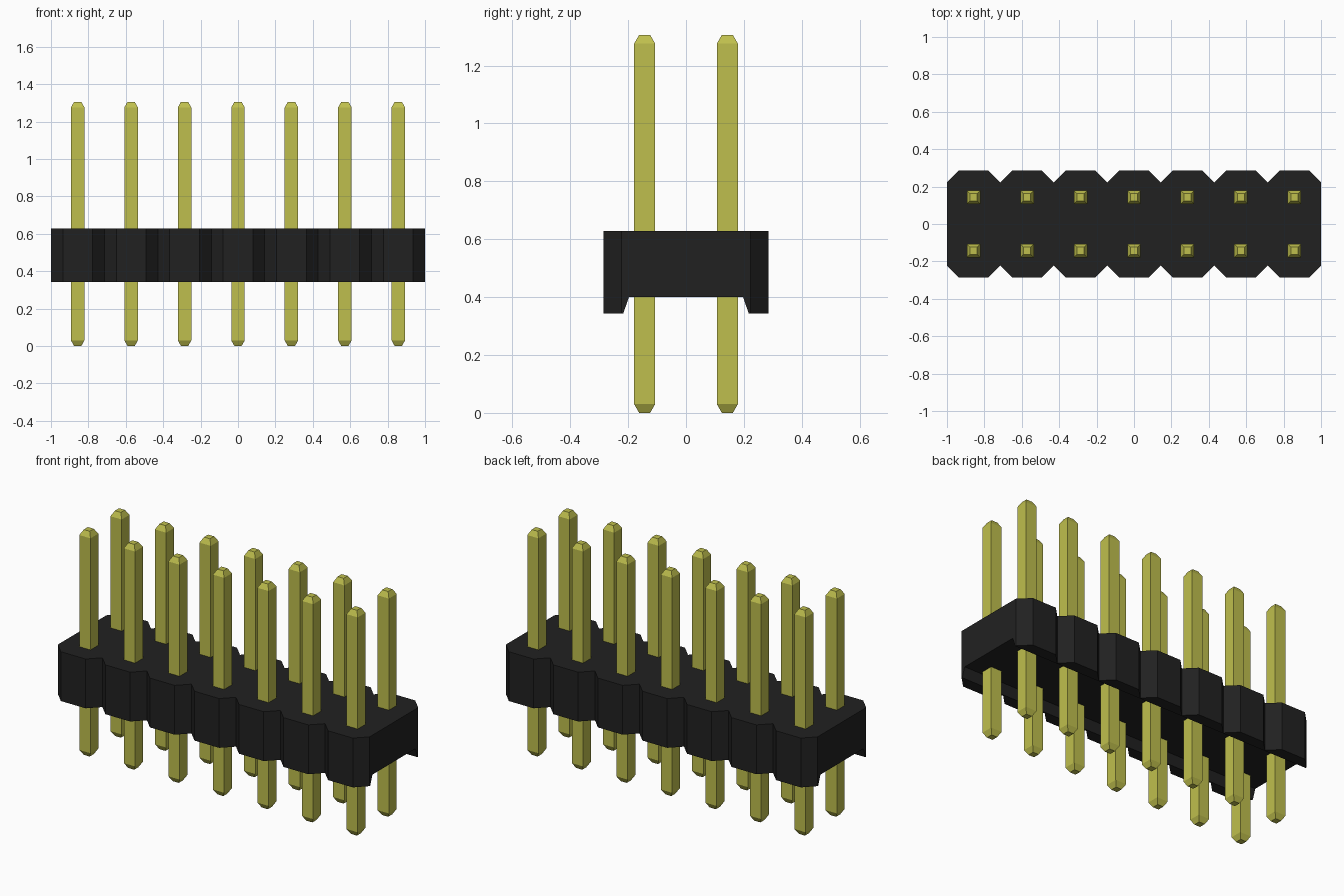
import bpy
import bmesh

COUNT = 7
PITCH = 2 / COUNT
HALF = PITCH / 2
CHAMFER = 0.0635
BODY_BOTTOM, BODY_TOP = 0.343, 0.629
PIN_HEIGHT, PIN_HALF, TIP_HALF, TIP_LENGTH = 1.306, 0.036, 0.019, 0.03

cube = bpy.data.objects.get("Cube")
if cube:
    bpy.data.objects.remove(cube, do_unlink=True)


def make_material(name, color, roughness):
    mat = bpy.data.materials.new(name)
    mat.use_nodes = True
    mat.diffuse_color = color
    shader = mat.node_tree.nodes["Principled BSDF"]
    shader.inputs["Base Color"].default_value = color
    shader.inputs["Roughness"].default_value = roughness
    return mat


def make_prism(name, outline, offset, mat):
    """Extrude a planar outline along an offset vector."""
    bm = bmesh.new()
    face = bm.faces.new([bm.verts.new(p) for p in outline])
    result = bmesh.ops.extrude_face_region(bm, geom=[face], use_keep_orig=True)
    moved = [v for v in result["geom"] if isinstance(v, bmesh.types.BMVert)]
    bmesh.ops.translate(bm, verts=moved, vec=offset)
    bmesh.ops.recalc_face_normals(bm, faces=bm.faces)
    mesh = bpy.data.meshes.new(name)
    bm.to_mesh(mesh)
    bm.free()
    mesh.materials.append(mat)
    obj = bpy.data.objects.new(name, mesh)
    bpy.context.collection.objects.link(obj)
    return obj


def make_pin_mesh(mat):
    """Square pin with tapered ends."""
    bm = bmesh.new()
    levels = [(0, TIP_HALF), (TIP_LENGTH, PIN_HALF),
              (PIN_HEIGHT - TIP_LENGTH, PIN_HALF), (PIN_HEIGHT, TIP_HALF)]
    rings = [[bm.verts.new((sx * h, sy * h, z))
              for sx, sy in ((-1, -1), (1, -1), (1, 1), (-1, 1))]
             for z, h in levels]
    for low, high in zip(rings, rings[1:]):
        for i in range(4):
            j = (i + 1) % 4
            bm.faces.new((low[i], low[j], high[j], high[i]))
    bm.faces.new(rings[0][::-1])
    bm.faces.new(rings[-1])
    mesh = bpy.data.meshes.new("pin")
    bm.to_mesh(mesh)
    bm.free()
    mesh.materials.append(mat)
    return mesh


black = make_material("black plastic", (0.0155, 0.0155, 0.0155, 1), 0.6)
gold = make_material("yellow metal", (0.52, 0.52, 0.075, 1), 0.5)

# Housing: a row of joined chamfered cells
centres = [(i - (COUNT - 1) / 2) * PITCH for i in range(COUNT)]
edge = PITCH
front = [(-1, -edge + CHAMFER)]
for x in centres:
    front += [(x - HALF + CHAMFER, -edge), (x + HALF - CHAMFER, -edge),
              (x + HALF, -edge + CHAMFER)]
outline = front + [(-x, -y) for x, y in front]
housing = make_prism("housing", [(x, y, BODY_BOTTOM) for x, y in outline],
                     (0, 0, BODY_TOP - BODY_BOTTOM), black)

# Sloped channel along the underside
channel = make_prism("channel_cutter",
                     [(-1.1, -0.232, 0.3), (-1.1, 0.232, 0.3),
                      (-1.1, 0.197, 0.4), (-1.1, -0.197, 0.4)],
                     (2.2, 0, 0), black)
channel.hide_render = True
cut = housing.modifiers.new("channel", "BOOLEAN")
cut.operation = "DIFFERENCE"
cut.solver = "EXACT"
cut.object = channel
bpy.context.view_layer.objects.active = housing
bpy.ops.object.modifier_apply(modifier=cut.name)
bpy.data.objects.remove(channel, do_unlink=True)

# Two rows of pins
pin_mesh = make_pin_mesh(gold)
for row, y in (("front", -HALF), ("back", HALF)):
    for i, x in enumerate(centres):
        pin = bpy.data.objects.new(f"{row}_pin_{i + 1}", pin_mesh)
        pin.location = (x, y, 0)
        bpy.context.collection.objects.link(pin)
